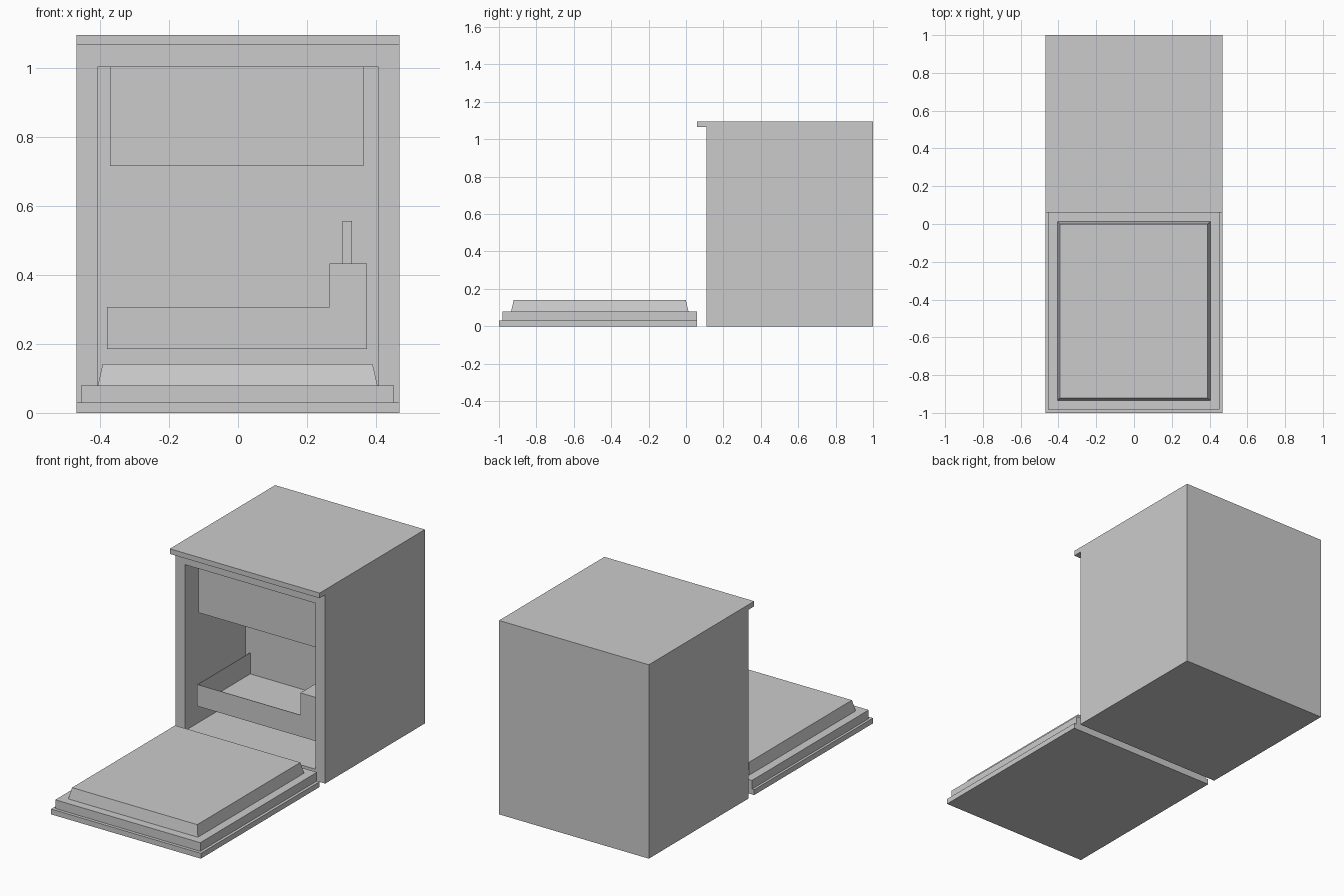
import bpy, bmesh

cube = bpy.data.objects.get("Cube")
if cube:
    bpy.data.objects.remove(cube, do_unlink=True)

# One plain grey for the whole appliance
GREY = (0.60, 0.60, 0.60, 1.0)
grey = bpy.data.materials.new("plain_grey")
grey.diffuse_color = GREY
grey.use_nodes = True
grey.node_tree.nodes["Principled BSDF"].inputs["Base Color"].default_value = GREY


def finish(name, bm):
    mesh = bpy.data.meshes.new(name)
    bmesh.ops.recalc_face_normals(bm, faces=bm.faces)
    bm.to_mesh(mesh)
    bm.free()
    mesh.materials.append(grey)
    obj = bpy.data.objects.new(name, mesh)
    bpy.context.collection.objects.link(obj)
    return obj


def add_box(bm, x, y, z, taper=0.0):
    """Box from three ranges; taper pulls the top face in on all sides."""
    rings = []
    for height, t in ((z[0], 0.0), (z[1], taper)):
        rings.append([bm.verts.new(p) for p in (
            (x[0] + t, y[0] + t, height), (x[1] - t, y[0] + t, height),
            (x[1] - t, y[1] - t, height), (x[0] + t, y[1] - t, height))])
    low, high = rings
    bm.faces.new(low[::-1])
    bm.faces.new(high)
    for i in range(4):
        j = (i + 1) % 4
        bm.faces.new((low[i], low[j], high[j], high[i]))


def box(name, x, y, z, taper=0.0):
    bm = bmesh.new()
    add_box(bm, x, y, z, taper)
    return finish(name, bm)


# Cabinet: a block whose front face is inset and pushed back into a tub
FRONT, TUB_BACK = 0.11, 0.65
bm = bmesh.new()
add_box(bm, (-0.468, 0.468), (FRONT, 1.0), (0.0, 1.095))
bm.normal_update()
opening = min(bm.faces, key=lambda f: f.calc_center_median().y)
bmesh.ops.inset_region(bm, faces=[opening], thickness=0.06)
for v in opening.verts:
    v.co.z = 1.002 if v.co.z > 0.5 else 0.065
    v.co.x = 0.407 if v.co.x > 0 else -0.407
tub = bmesh.ops.extrude_discrete_faces(bm, faces=[opening])["faces"][0]
bmesh.ops.translate(bm, verts=tub.verts, vec=(0, TUB_BACK - FRONT, 0))
finish("cabinet", bm)

# Worktop lip over the door
box("worktop_lip", (-0.468, 0.468), (0.06, FRONT), (1.066, 1.095))

# Upper rack, hanging from the tub ceiling
box("upper_rack", (-0.37, 0.363), (0.178, TUB_BACK), (0.715, 1.002))

# Lower rack: thin open tray that meets the back of the tub
RX, RY, RZ, T = (-0.38, 0.374), (0.178, 0.648), (0.185, 0.307), 0.003
bm = bmesh.new()
add_box(bm, RX, RY, (RZ[0], RZ[0] + T))
add_box(bm, RX, (RY[0], RY[0] + T), RZ)
for x in ((RX[0], RX[0] + T), (RX[1] - T, RX[1])):
    add_box(bm, x, RY, RZ)
finish("lower_rack", bm)

# Cutlery holder with its handle
box("cutlery_holder", (0.265, 0.374), (0.178, 0.60), (0.185, 0.432))
box("cutlery_handle", (0.302, 0.33), (0.30, 0.48), (0.432, 0.556))

# Open door lying flat: outer sheet, core, tapered inner panel
box("door_outer", (-0.468, 0.468), (-1.0, 0.06), (0.0, 0.03))
box("door_core", (-0.454, 0.452), (-0.982, 0.06), (0.03, 0.079))
box("door_inner_panel", (-0.406, 0.404), (-0.935, 0.013), (0.079, 0.141), 0.014)
